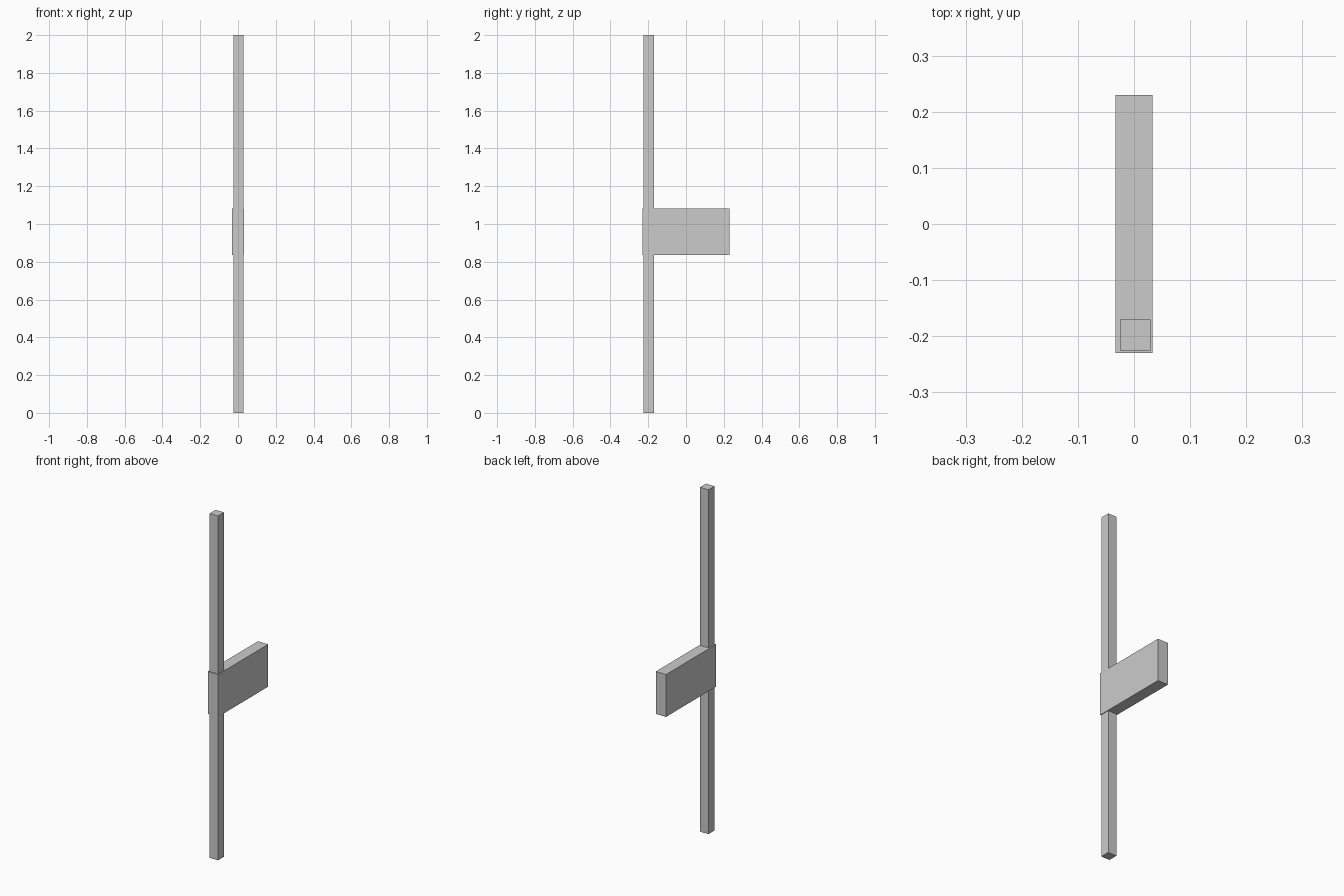
import bpy

if "Cube" in bpy.data.objects:
    bpy.data.objects.remove(bpy.data.objects["Cube"])


def box(name, lo, hi):
    """Axis-aligned box between two opposite corners."""
    centre = [(a + b) / 2 for a, b in zip(lo, hi)]
    bpy.ops.mesh.primitive_cube_add(size=1, location=centre)
    ob = bpy.context.object
    ob.name = name
    ob.scale = [b - a for a, b in zip(lo, hi)]
    bpy.ops.object.transform_apply(location=False, rotation=False, scale=True)
    return ob


# Tall square post, slightly off-centre inside the block
box("post", (-0.025, -0.225, 0.0), (0.029, -0.17, 2.0))

# Flat block reaching backwards from the post
box("side_block", (-0.033, -0.23, 0.836), (0.033, 0.23, 1.082))
